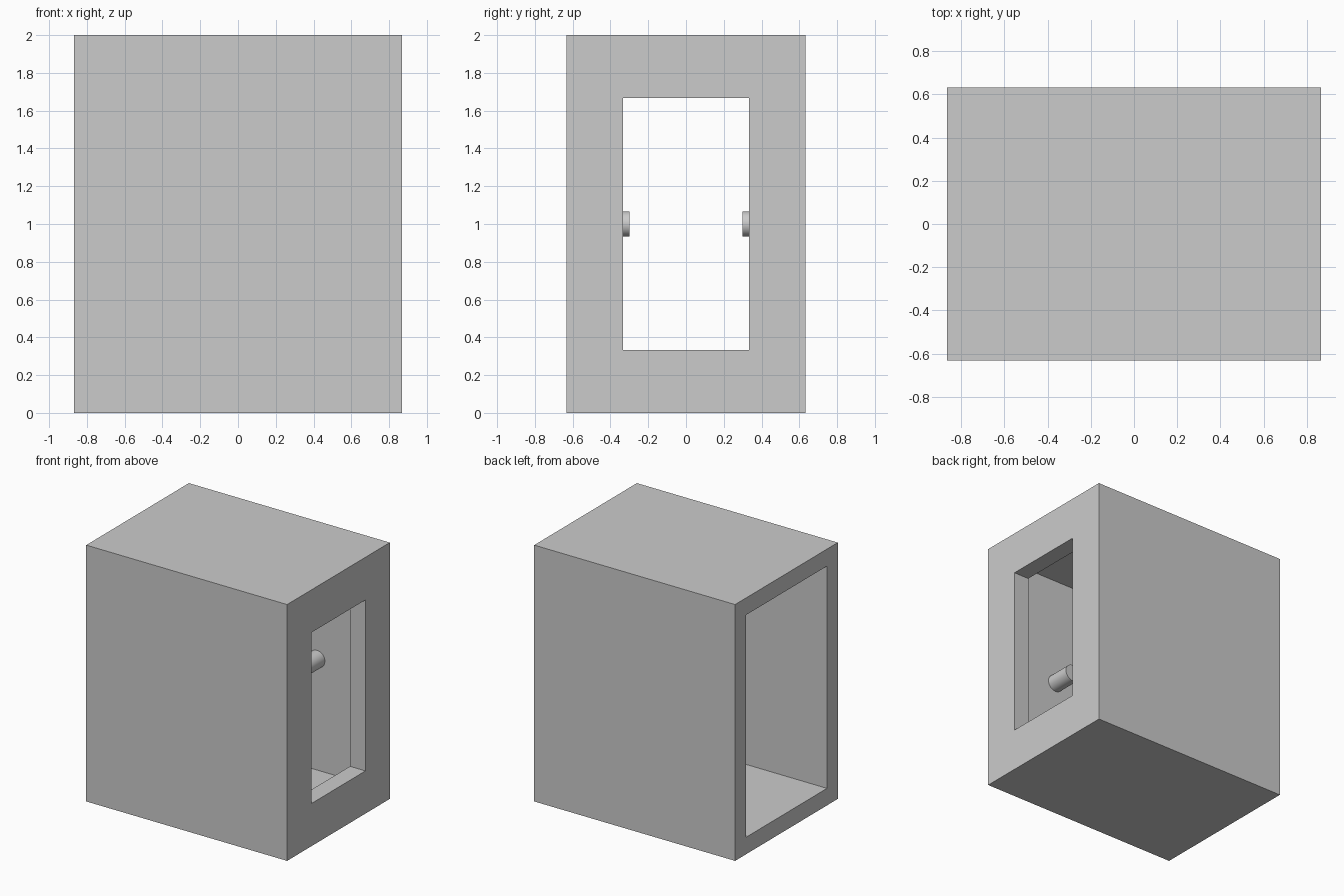
import bpy, bmesh
from math import radians

cube = bpy.data.objects.get("Cube")
if cube:
    bpy.data.objects.remove(cube, do_unlink=True)

# Main dimensions
WALL = 0.133
HALF_X, HALF_Y, MID_Z = 0.867, 0.633, 1.0

grey = bpy.data.materials.new("plain grey")
grey.use_nodes = True
colour = (0.6, 0.6, 0.6, 1)
grey.diffuse_color = colour
grey.node_tree.nodes["Principled BSDF"].inputs["Base Color"].default_value = colour


def rectangle(bm, x, half_y, half_z):
    """Rectangular ring of vertices facing along x."""
    corners = ((-1, -1), (1, -1), (1, 1), (-1, 1))
    return [bm.verts.new((x, sy * half_y, MID_Z + sz * half_z)) for sy, sz in corners]


# Housing: closed sweep of rings, outside shell, window, then cavity
bm = bmesh.new()
sections = [
    (-HALF_X, HALF_Y, MID_Z),
    (HALF_X, HALF_Y, MID_Z),
    (HALF_X, 0.333, 0.667),
    (HALF_X - WALL, 0.333, 0.667),
    (HALF_X - WALL, HALF_Y - WALL, MID_Z - WALL),
    (-HALF_X, HALF_Y - WALL, MID_Z - WALL),
]
rings = [rectangle(bm, *s) for s in sections]
for a, b in zip(rings, rings[1:] + rings[:1]):
    for i in range(4):
        j = (i + 1) % 4
        bm.faces.new((a[i], a[j], b[j], b[i]))
bmesh.ops.recalc_face_normals(bm, faces=bm.faces)
mesh = bpy.data.meshes.new("housing")
bm.to_mesh(mesh)
bm.free()
mesh.materials.append(grey)
housing = bpy.data.objects.new("housing", mesh)
bpy.context.collection.objects.link(housing)

# Pivot pegs on the inner front and back walls
for name, side in (("front_peg", -1), ("back_peg", 1)):
    bpy.ops.mesh.primitive_cylinder_add(
        vertices=48, radius=0.067, depth=0.2,
        location=(0.333, side * 0.4, MID_Z), rotation=(radians(90), 0, 0))
    peg = bpy.context.object
    peg.name = name
    peg.data.materials.append(grey)
    bpy.ops.object.shade_smooth_by_angle(angle=radians(30))
